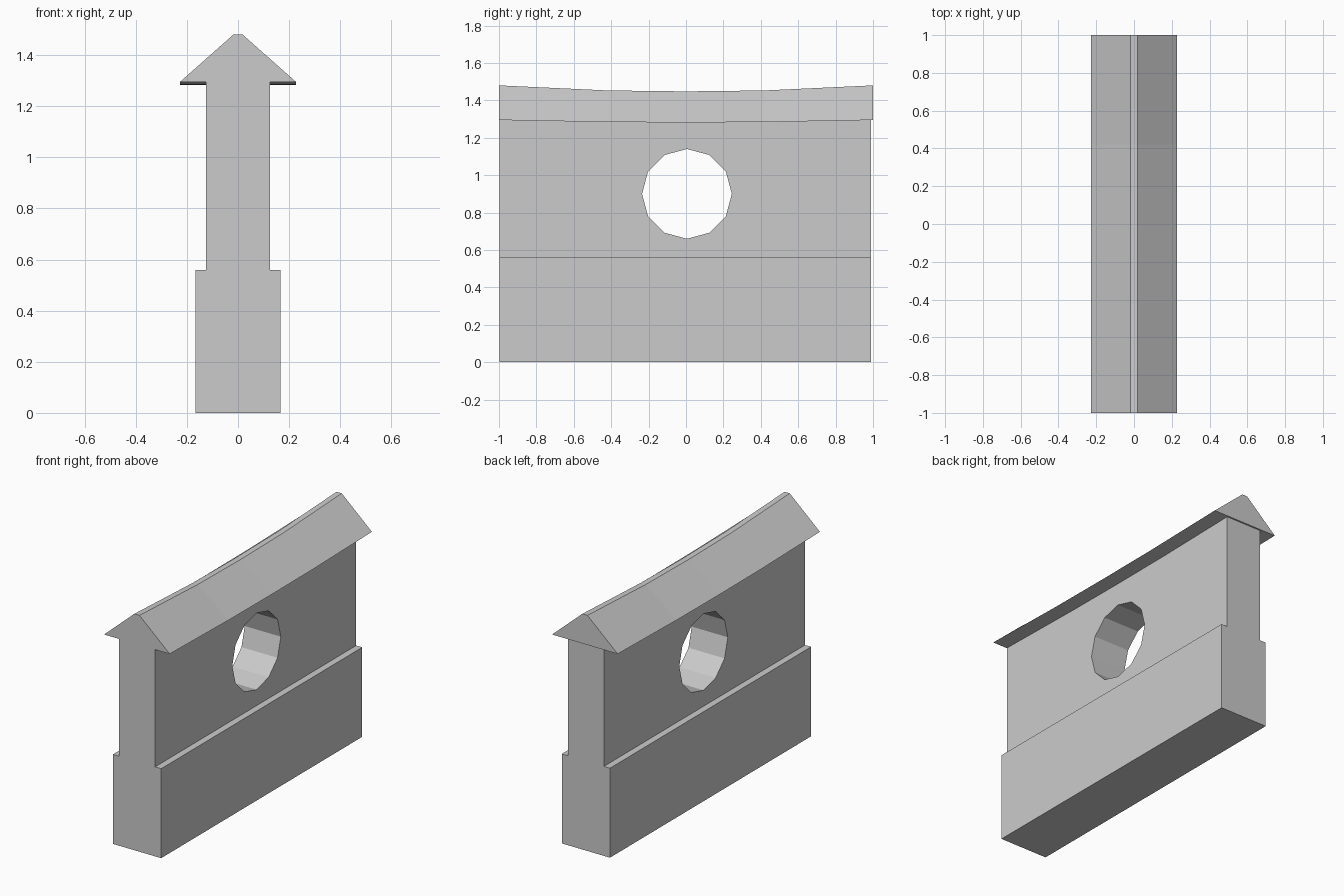
import bpy, bmesh, math

if "Cube" in bpy.data.objects:
    bpy.data.objects.remove(bpy.data.objects["Cube"])


def loft(name, sections):
    """Skin matching closed cross-sections and cap both ends."""
    bm = bmesh.new()
    rings = [[bm.verts.new(p) for p in s] for s in sections]
    n = len(rings[0])
    for a, b in zip(rings, rings[1:]):
        for i in range(n):
            j = (i + 1) % n
            bm.faces.new((a[i], a[j], b[j], b[i]))
    bm.faces.new(rings[0])
    bm.faces.new(rings[-1])
    bmesh.ops.recalc_face_normals(bm, faces=bm.faces)
    mesh = bpy.data.meshes.new(name)
    bm.to_mesh(mesh)
    bm.free()
    obj = bpy.data.objects.new(name, mesh)
    bpy.context.collection.objects.link(obj)
    return obj


def mirrored(half):
    """Complete a half profile (x, z) by mirroring it in x."""
    return half + [(-x, z) for x, z in reversed(half)]


# Wall with a thicker plinth, extruded along y
wall_profile = mirrored([(0.167, 0), (0.167, 0.56), (0.125, 0.56), (0.125, 1.295)])
wall = loft("wall", [[(x, y, z) for x, z in wall_profile] for y in (-0.998, 0.99)])

# Twelve-sided round window cut through the wall
ring = [(0.005 + 0.24 * math.cos(k * math.tau / 12),
         0.90 + 0.24 * math.sin(k * math.tau / 12)) for k in range(12)]
cutter = loft("window_cutter", [[(x, y, z) for y, z in ring] for x in (-0.4, 0.4)])
cutter.hide_render = True
cut = wall.modifiers.new("window", 'BOOLEAN')
cut.operation = 'DIFFERENCE'
cut.solver = 'EXACT'
cut.object = cutter
bpy.context.view_layer.objects.active = wall
bpy.ops.object.modifier_apply(modifier=cut.name)
bpy.data.objects.remove(cutter)

# Sagging ridge roof: (y, eave height, ridge height)
stations = [(-1, 1.295, 1.48), (-0.42, 1.284, 1.453), (0, 1.282, 1.448),
            (0.42, 1.284, 1.453), (1, 1.295, 1.48)]
loft("roof", [[(x, y, z) for x, z in mirrored([(0.227, eave), (0.018, ridge)])]
              for y, eave, ridge in stations])
